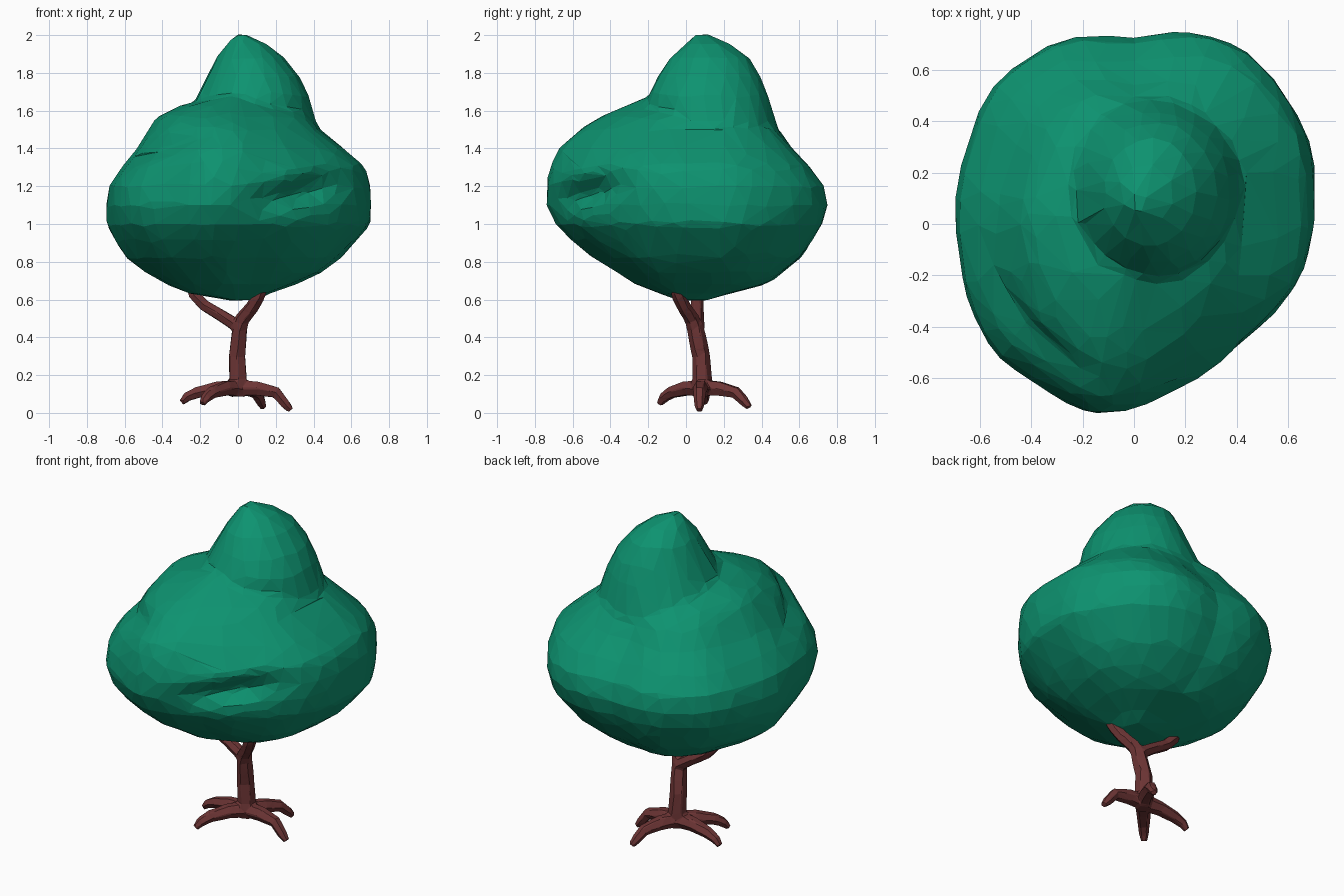
import bpy, bmesh, math, random
from mathutils import Vector

if "Cube" in bpy.data.objects:
    bpy.data.objects.remove(bpy.data.objects["Cube"])

random.seed(4)


def material(name, rgb):
    m = bpy.data.materials.new(name)
    m.diffuse_color = (*rgb, 1)
    m.use_nodes = True
    m.node_tree.nodes["Principled BSDF"].inputs["Base Color"].default_value = m.diffuse_color
    return m


LEAF = material("leaf green", (0.004, 0.29, 0.162))
BARK = material("bark brown", (0.155, 0.036, 0.036))


def loft(bm, rings):
    """Skin closed rings of points and cap both ends."""
    loops = [[bm.verts.new(p) for p in ring] for ring in rings]
    n = len(loops[0])
    faces = [bm.faces.new(loops[0][::-1]), bm.faces.new(loops[-1])]
    for a, b in zip(loops, loops[1:]):
        for i in range(n):
            j = (i + 1) % n
            faces.append(bm.faces.new((a[i], a[j], b[j], b[i])))
    bmesh.ops.recalc_face_normals(bm, faces=faces)


def fuse(name, bm, mat, voxel, smooth, keep):
    """Merge overlapping shells to one skin, then reduce it to flat facets."""
    me = bpy.data.meshes.new(name)
    bm.to_mesh(me)
    bm.free()
    me.materials.append(mat)
    ob = bpy.data.objects.new(name, me)
    bpy.context.collection.objects.link(ob)
    mod = ob.modifiers.new("merge", 'REMESH')
    mod.mode = 'VOXEL'
    mod.voxel_size = voxel
    if smooth:
        mod = ob.modifiers.new("soften", 'SMOOTH')
        mod.factor = 0.5
        mod.iterations = smooth
    mod = ob.modifiers.new("facets", 'DECIMATE')
    mod.ratio = keep
    return ob


def sample(table, t):
    """Linear lookup in a table of tuples, t in 0..1."""
    f = t * (len(table) - 1)
    i = min(int(f), len(table) - 2)
    return [a + (b - a) * (f - i) for a, b in zip(table[i], table[i + 1])]


def bump(x, width):
    return math.exp(-(x / width) ** 2)


# --- main canopy: plan outline scaled by left / right / front / back profiles
PLAN = [(0.69, 0.1), (0.69, 0.3), (0.57, 0.54), (0.44, 0.67), (0.27, 0.735), (0, 0.725),
        (-0.28, 0.73), (-0.53, 0.55), (-0.64, 0.3), (-0.70, 0.05), (-0.68, -0.12),
        (-0.60, -0.38), (-0.53, -0.5), (-0.38, -0.62), (-0.17, -0.745), (-0.03, -0.725),
        (0.15, -0.64), (0.42, -0.47), (0.62, -0.25), (0.68, -0.05)]
POLAR = sorted((math.atan2(y, x) % math.tau, math.hypot(x, y)) for x, y in PLAN)
POLAR = [(POLAR[-1][0] - math.tau, POLAR[-1][1])] + POLAR + [(POLAR[0][0] + math.tau, POLAR[0][1])]


def plan_radius(a):
    for (a0, r0), (a1, r1) in zip(POLAR, POLAR[1:]):
        if a0 <= a <= a1:
            return r0 + (r1 - r0) * (a - a0) / (a1 - a0)
    return 0.7


# z, left, right, front, back
SIDE = [(0.595, .06, .14, .05, .16), (0.63, .36, .22, .17, .30), (0.68, .53, .42, .35, .57),
        (0.74, .68, .62, .47, .68), (0.82, .84, .77, .66, .81), (0.92, .94, .90, .83, .90),
        (1.00, 1., 1., .94, .96), (1.10, 1.01, 1.01, 1.01, 1.), (1.20, .99, 1.01, 1., .98),
        (1.30, .89, .98, .97, .88), (1.40, .76, .82, .91, .76), (1.50, .67, .63, .77, .66),
        (1.57, .60, .54, .60, .53), (1.63, .42, .30, .42, .33), (1.67, .12, .12, .30, .12)]
leaves = bmesh.new()
rings = []
N, M = 64, 40
for k in range(M + 1):
    z, l, r, f, b = sample(SIDE, k / M)
    ring = []
    for i in range(N):
        a = math.tau * i / N
        c, s = math.cos(a), math.sin(a)
        rad = plan_radius(a) * (c * c * (r if c > 0 else l) + s * s * (b if s > 0 else f))
        d = math.degrees(a)
        # crease under the front right lobe, valley behind the front left lobe
        zc = 1.12 + 0.07 * (d - 280) / 40
        rad -= 0.09 * bump(d - 300, 22) * bump(z - zc, 0.06)
        rad += 0.02 * bump(d - 300, 24) * bump(z - zc - 0.12, 0.06)
        zl = 1.35 + 0.10 * (d - 200) / 50
        rad -= 0.05 * bump(d - 228, 28) * bump(z - zl, 0.05)
        # shallow lobes all round
        rad += 0.008 * math.sin(5 * a + 7 * z) * min(1, rad * 2)
        ring.append((rad * c, rad * s, z))
    rings.append(ring)
loft(leaves, rings)

# --- upper tuft: elliptical sections  z, x min, x max, y min, y max
TUFT = [(1.35, -.22, .38, -.10, .48), (1.47, -.28, .42, -.17, .50), (1.58, -.27, .405, -.20, .465),
        (1.68, -.215, .375, -.20, .435), (1.78, -.165, .325, -.15, .395), (1.88, -.115, .245, -.085, .335),
        (1.95, -.065, .16, -.005, .24), (2.005, -.01, .04, .045, .125)]
rings = []
for k in range(22):
    z, x0, x1, y0, y1 = sample(TUFT, k / 21)
    rings.append([((x0 + x1) / 2 + (x1 - x0) / 2 * math.cos(a), (y0 + y1) / 2 + (y1 - y0) / 2 * math.sin(a), z)
                  for a in (math.tau * i / 40 for i in range(40))])
loft(leaves, rings)
fuse("canopy", leaves, LEAF, 0.025, 4, 0.035)

# --- trunk, branches and roots: tapering tubes (x, y, z, radius)
wood = bmesh.new()


def limb(*path):
    pts = [Vector(p[:3]) for p in path]
    ref = Vector((0, 0, 1)) if abs((pts[-1] - pts[0]).normalized().z) < 0.7 else Vector((1, 0, 0))
    rings = []
    for i, p in enumerate(pts):
        t = (pts[min(i + 1, len(pts) - 1)] - pts[max(i - 1, 0)]).normalized()
        u = t.cross(ref).normalized()
        v = t.cross(u)
        rings.append([p + path[i][3] * (u * math.cos(k * math.pi / 3) + v * math.sin(k * math.pi / 3))
                      for k in range(6)])
    loft(wood, rings)


# trunk with root crown
limb((0, .08, .085, .04), (0, .08, .12, .058), (0, .085, .18, .053), (-.005, .08, .3, .049),
     (.005, .06, .40, .047), (.01, .045, .47, .043))
# right and left branches
limb((.005, .055, .43, .044), (.025, .03, .50, .040), (.075, -.01, .56, .037),
     (.11, -.04, .62, .036), (.13, -.055, .66, .03))
limb((.01, .06, .45, .038), (-.08, .06, .51, .036), (-.18, .06, .57, .034),
     (-.235, .06, .63, .034), (-.245, .06, .66, .03))
# four drooping roots
for x, y, z in [(-.19, -.14, .055), (-.30, .10, .06), (.28, .07, .02), (.135, .335, .035)]:
    dx, dy = x, y - .08
    limb((0, .08, .13, .047), (dx * .35, .08 + dy * .35, .13, .043),
         (dx * .72, .08 + dy * .72, .108, .034),
         (dx * .9, .08 + dy * .9, z + .025, .028), (x, y, z - .006, .018))
fuse("trunk_and_roots", wood, BARK, 0.008, 0, 0.045)
